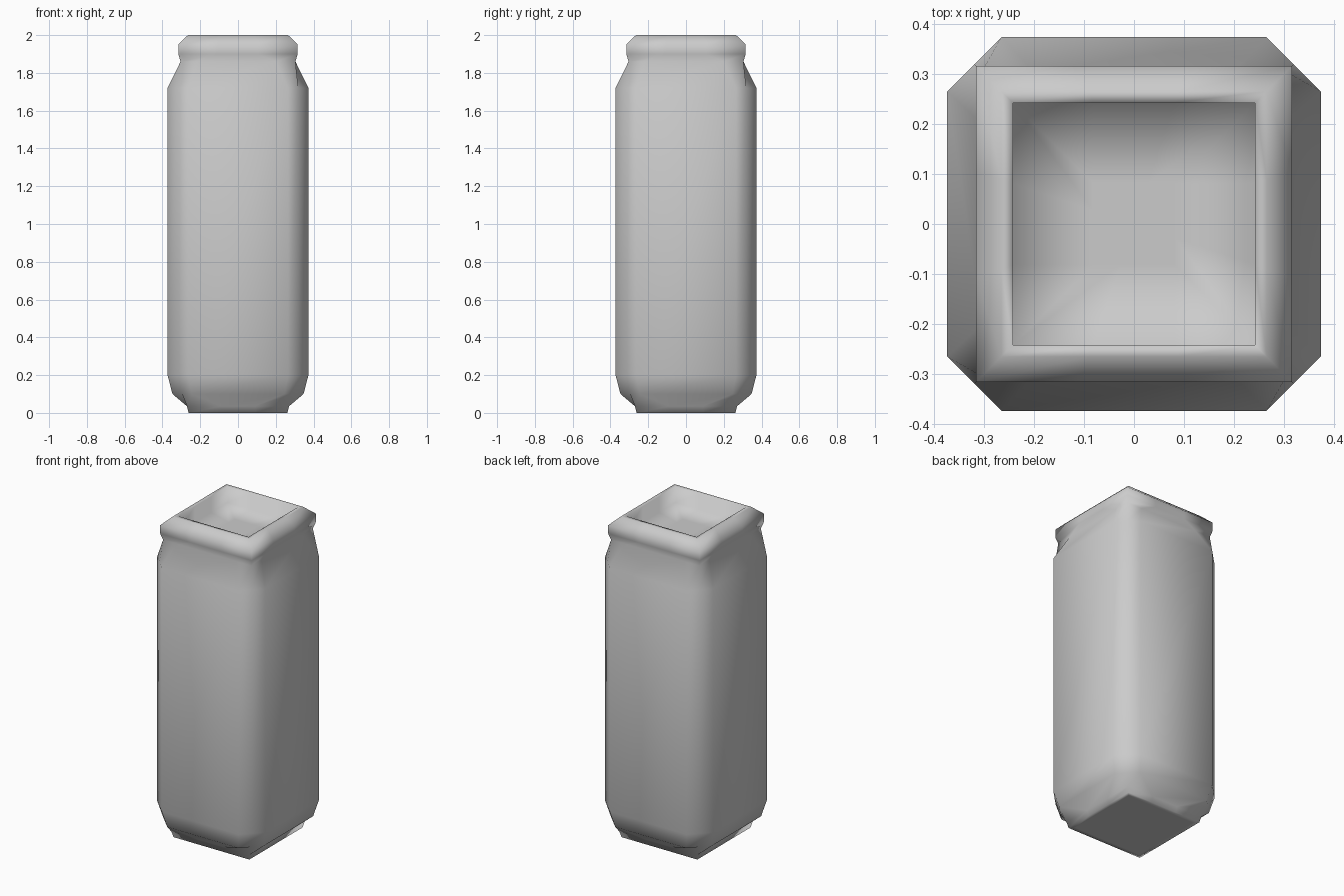
import bpy, bmesh
from mathutils import Matrix, Vector
from math import pi

if "Cube" in bpy.data.objects:
    bpy.data.objects.remove(bpy.data.objects["Cube"])


def ring(bm, half, inner, corner, z):
    """Twelve-point ring: per side two flat points plus one corner point."""
    verts = []
    for k in range(4):
        turn = Matrix.Rotation(k * pi / 2, 3, 'Z')
        for p in ((half, -inner, z), (half, inner, z), (corner, corner, z)):
            verts.append(bm.verts.new(turn @ Vector(p)))
    return verts


# Profile from base centre to recessed lid: half width, flat half length, corner, height
profile = [
    (0.235, 0.08, 0.235, 0.0),      # base panel
    (0.262, 0.09, 0.262, 0.0),      # base edge
    (0.270, 0.09, 0.270, 0.035),    # foot
    (0.347, 0.245, 0.296, 0.10),    # lower curve
    (0.373, 0.265, 0.319, 0.20),    # body bottom
    (0.373, 0.265, 0.319, 1.72),    # body top
    (0.304, 0.20, 0.304, 1.86),     # neck
    (0.316, 0.105, 0.316, 1.90),    # rim
    (0.316, 0.105, 0.316, 1.952),
    (0.265, 0.09, 0.265, 2.0),
    (0.242, 0.081, 0.242, 2.0),     # opening
    (0.242, 0.081, 0.242, 1.90),    # recessed lid
    (0.081, 0.027, 0.081, 1.90),
]

# Container body as one lofted shell
bm = bmesh.new()
rings = [ring(bm, *p) for p in profile]
for a, b in zip(rings, rings[1:]):
    for i in range(12):
        j = (i + 1) % 12
        bm.faces.new((a[i], a[j], b[j], b[i]))
bm.faces.new(rings[0][::-1])
bm.faces.new(rings[-1])
bmesh.ops.recalc_face_normals(bm, faces=bm.faces)
for f in bm.faces:
    f.smooth = True

mesh = bpy.data.meshes.new("can_body")
bm.to_mesh(mesh)
bm.free()
can = bpy.data.objects.new("can_body", mesh)
bpy.context.collection.objects.link(can)
